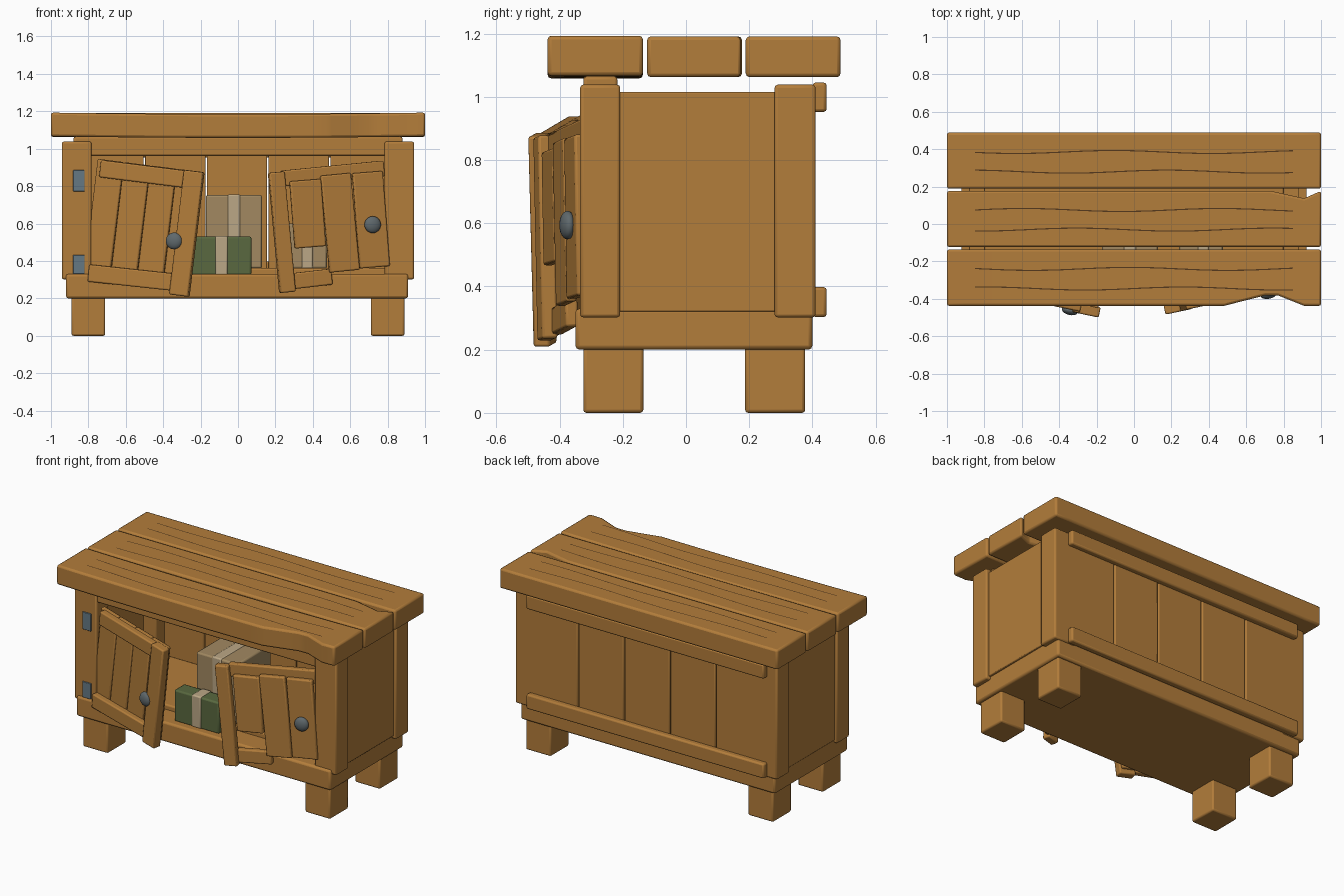
import bpy, bmesh, math
from mathutils import Matrix, Vector

if "Cube" in bpy.data.objects:
    bpy.data.objects.remove(bpy.data.objects["Cube"])


def material(name, rgb):
    m = bpy.data.materials.new(name)
    m.diffuse_color = (*rgb, 1)
    m.use_nodes = True
    m.node_tree.nodes["Principled BSDF"].inputs["Base Color"].default_value = m.diffuse_color
    return m


WOOD = material("warm wood", (0.45, 0.205, 0.043))
GRAIN = material("dark grain", (0.09, 0.04, 0.012))
METAL = material("grey metal", (0.115, 0.14, 0.15))
HINGE = material("blue grey steel", (0.13, 0.19, 0.23))
TAN = material("tan parcel", (0.36, 0.25, 0.12))
GREEN = material("green parcel", (0.10, 0.14, 0.05))
TAPE = material("pale tape", (0.50, 0.39, 0.24))


def finish(name, bm, mat, bevel=0.0, matrix=None):
    bmesh.ops.recalc_face_normals(bm, faces=bm.faces)
    me = bpy.data.meshes.new(name)
    bm.to_mesh(me)
    bm.free()
    me.materials.append(mat)
    ob = bpy.data.objects.new(name, me)
    bpy.context.collection.objects.link(ob)
    if matrix is not None:
        ob.matrix_world = matrix
    if bevel:
        mod = ob.modifiers.new("Soft edges", 'BEVEL')
        mod.width = bevel
        mod.segments = 2
        mod.limit_method = 'ANGLE'
        mod.angle_limit = math.radians(40)
    bpy.ops.object.select_all(action='DESELECT')
    ob.select_set(True)
    bpy.context.view_layer.objects.active = ob
    bpy.ops.object.shade_smooth_by_angle(angle=math.radians(40))
    return ob


def box(name, x, y, z, mat=WOOD, bevel=0.01, matrix=None):
    """Bevelled box from (min, max) ranges."""
    bm = bmesh.new()
    bmesh.ops.create_cube(bm, size=1)
    for v in bm.verts:
        v.co = Vector([r[0] + (c + 0.5) * (r[1] - r[0]) for c, r in zip(v.co, (x, y, z))])
    return finish(name, bm, mat, bevel, matrix)


def mid(c, s):
    return (c - s / 2, c + s / 2)


def interp(points, x):
    for (x0, a), (x1, b) in zip(points, points[1:]):
        if x <= x1:
            return a + (b - a) * (x - x0) / (x1 - x0)
    return points[-1][1]


# Tabletop planks with chipped edges, the front one sagging slightly
def top_plank(name, front, back, z0, z1, sag):
    xs = sorted({round(-1 + i * 0.1, 3) for i in range(21)}
                | {p[0] for p in front} | {p[0] for p in back})
    bm = bmesh.new()
    rings = []
    for x in xs:
        d = sag * (1 - x * x)
        yf, yb = interp(front, x), interp(back, x)
        rings.append([bm.verts.new(c) for c in
                      ((x, yf, z0 - d), (x, yb, z0 - d), (x, yb, z1 - d), (x, yf, z1 - d))])
    for a, b in zip(rings, rings[1:]):
        for i in range(4):
            j = (i + 1) % 4
            bm.faces.new((a[i], a[j], b[j], b[i]))
    bm.faces.new(rings[0])
    bm.faces.new(rings[-1])
    finish(name, bm, WOOD, 0.012)


def grain_line(name, y0, z, sag, phase):
    bm = bmesh.new()
    last = None
    for i in range(61):
        x = -0.85 + 1.7 * i / 60
        y = y0 + 0.008 * math.sin(x * 6 + phase)
        h = z - sag * (1 - x * x) + 0.0015
        pair = [bm.verts.new((x, y - 0.003, h)), bm.verts.new((x, y + 0.003, h))]
        if last:
            bm.faces.new((last[0], pair[0], pair[1], last[1]))
        last = pair
    finish(name, bm, GRAIN)


def level(y):
    return [(-1, y), (1, y)]


top_plank("top_plank_front",
          [(-1, -0.438), (0.48, -0.438), (0.70, -0.382), (0.77, -0.382), (0.91, -0.438), (1, -0.438)],
          level(-0.136), 1.066, 1.193, 0.008)
top_plank("top_plank_middle", level(-0.123),
          [(-1, 0.177), (0.73, 0.177), (0.91, 0.137), (1, 0.177)], 1.062, 1.191, 0)
top_plank("top_plank_back", level(0.189), level(0.489), 1.062, 1.191, 0)
for i, (y, z, s) in enumerate([(-0.345, 1.193, 0.008), (-0.24, 1.193, 0.008), (-0.03, 1.191, 0),
                               (0.075, 1.191, 0), (0.28, 1.191, 0), (0.385, 1.191, 0)]):
    grain_line(f"grain_line_{i + 1}", y, z, s, i * 1.7)

# Base, feet, corner posts and side panels
box("base_slab", (-0.92, 0.91), (-0.35, 0.40), (0.20, 0.33), bevel=0.013)
box("inner_floor", (-0.80, 0.80), (-0.20, 0.37), (0.32, 0.362))
for side, s in (("left", -1), ("right", 1)):
    for end, fy, py in (("front", (-0.325, -0.135), (-0.335, -0.208)),
                        ("back", (0.187, 0.377), (0.28, 0.41))):
        box(f"foot_{end}_{side}", mid(s * 0.80, 0.18), fy, (0.0, 0.21))
        box(f"post_{end}_{side}", mid(s * 0.863, 0.158), py, (0.302, 1.038))
    box(f"side_panel_{side}", mid(s * 0.90, 0.045), (-0.22, 0.29), (0.32, 1.015), bevel=0.005)
box("front_top_beam", (-0.88, 0.88), (-0.325, -0.217), (0.962, 1.064))

# Back boards and rails
edges = [-0.83, -0.50, -0.17, 0.16, 0.49, 0.82]
for i, (a, b) in enumerate(zip(edges, edges[1:])):
    box(f"back_board_{i + 1}", (a + 0.004, b - 0.004), (0.365, 0.41), (0.32, 1.03), bevel=0.006)
box("back_rail_top", (-0.87, 0.84), (0.40, 0.445), (0.952, 1.045))
box("back_rail_bottom", (-0.87, 0.84), (0.40, 0.445), (0.303, 0.398))


# Hanging doors
def door_frame(centre, yaw, roll):
    return (Matrix.Translation(centre) @ Matrix.Rotation(math.radians(yaw), 4, 'Z')
            @ Matrix.Rotation(math.radians(roll), 4, 'Y'))


def door_part(name, frame, x, z, w, h, y, t, turn=0):
    m = frame @ Matrix.Translation((x, y, z)) @ Matrix.Rotation(math.radians(turn), 4, 'Y')
    box(name, mid(0, w), mid(0, t), mid(0, h), bevel=0.008, matrix=m)


L = door_frame((-0.49, -0.393, 0.575), -12, 7)
door_part("left_door_stile", L, 0.226, 0.0, 0.105, 0.67, -0.015, 0.055)
door_part("left_door_top_rail", L, -0.055, 0.286, 0.46, 0.092, -0.01, 0.045)
door_part("left_door_bottom_rail", L, -0.05, -0.272, 0.46, 0.092, -0.01, 0.045, -1)
for i in range(4):
    door_part(f"left_door_board_{i + 1}", L, -0.24 + i * 0.145, 0.015, 0.142, 0.64, 0.018, 0.03)

R = door_frame((0.50, -0.373, 0.60), 12, -5.5)
door_part("right_door_stile", R, -0.278, -0.02, 0.085, 0.645, -0.015, 0.05)
door_part("right_door_top_rail", R, 0.035, 0.265, 0.56, 0.085, 0.012, 0.04)
door_part("right_door_bottom_rail", R, -0.14, -0.285, 0.23, 0.085, 0.012, 0.04, -1)
door_part("right_door_broken_board", R, -0.129, 0.065, 0.17, 0.36, -0.02, 0.035, 1)
door_part("right_door_board_2", R, 0.042, 0.0, 0.165, 0.52, -0.02, 0.035)
door_part("right_door_board_3", R, 0.212, 0.0, 0.165, 0.51, -0.02, 0.035, 1)

# Round knobs
for name, pos, yaw in (("left_knob", (-0.342, -0.462, 0.507), -12), ("right_knob", (0.72, -0.375, 0.594), 12)):
    bm = bmesh.new()
    bmesh.ops.create_uvsphere(bm, u_segments=20, v_segments=12, radius=0.045)
    m = door_frame(pos, yaw, 0) @ Matrix.Diagonal((1, 0.55, 1, 1))
    finish(name, bm, METAL, matrix=m)

# Hinge plates
for name, z in (("hinge_top", (0.772, 0.885)), ("hinge_bottom", (0.33, 0.432))):
    box(name, (-0.882, -0.82), (-0.343, -0.333), z, HINGE, 0.003)


# Parcels wrapped with a tape band
def parcel(name, x, y, z, mat, tape):
    box(name, x, y, z, mat, 0.01)
    e = 0.004
    box(name + "_tape", tape, (y[0] - e, y[1] + e), (z[0], z[1] + e), TAPE, 0.008)


parcel("green_parcel", (-0.25, 0.072), (-0.30, -0.195), (0.325, 0.53), GREEN, (-0.122, -0.055))
parcel("tall_parcel", (-0.172, 0.128), (-0.185, 0.16), (0.36, 0.752), TAN, (-0.055, 0.012))
parcel("hidden_parcel", (0.24, 0.475), (-0.15, 0.10), (0.36, 0.60), TAN, (0.34, 0.40))
